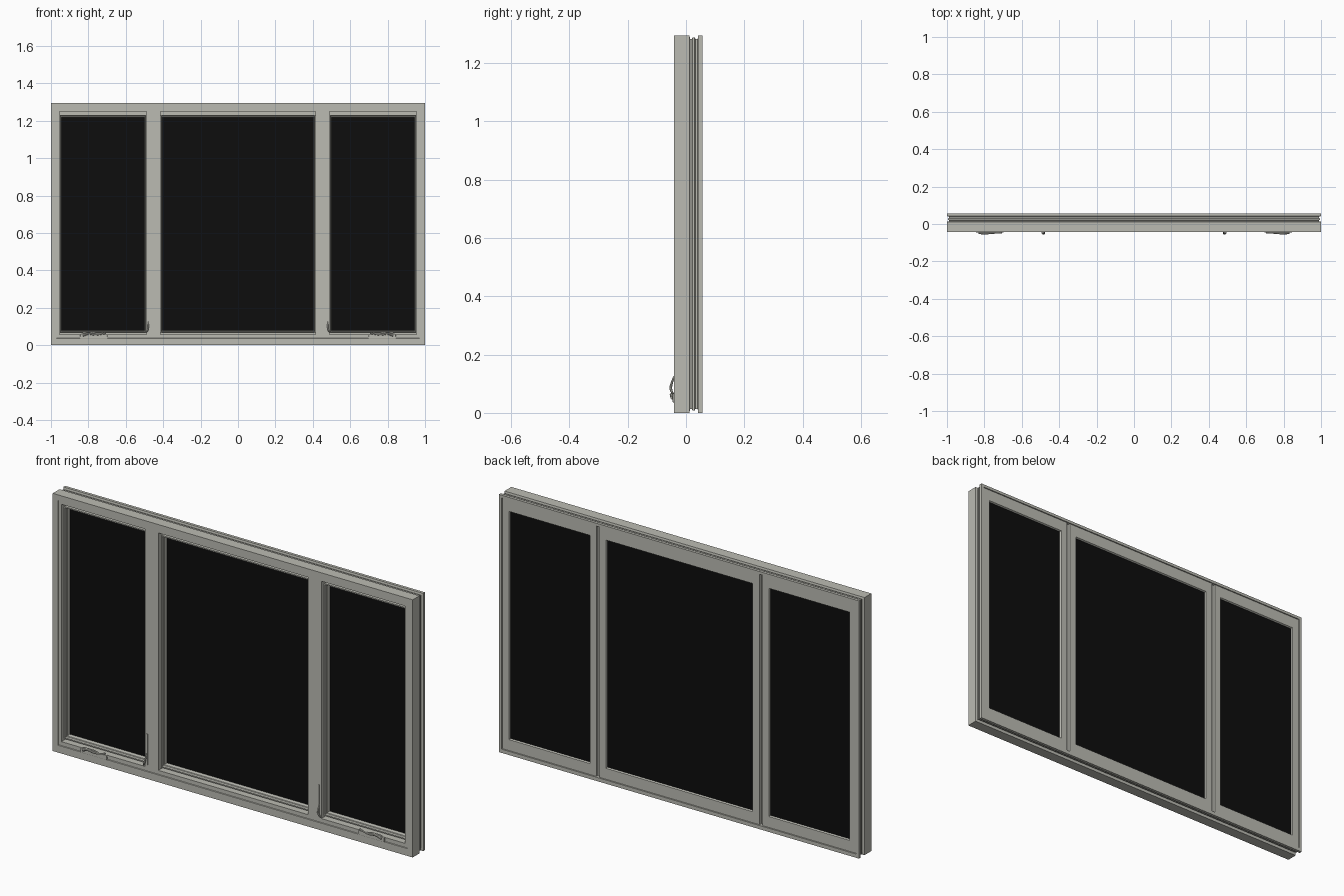
import bpy, bmesh, math

if "Cube" in bpy.data.objects:
    bpy.data.objects.remove(bpy.data.objects["Cube"])


def material(name, rgb):
    m = bpy.data.materials.new(name)
    m.diffuse_color = (*rgb, 1)
    m.use_nodes = True
    m.node_tree.nodes["Principled BSDF"].inputs["Base Color"].default_value = m.diffuse_color
    return m


GREY = material("warm grey paint", (0.50, 0.50, 0.45))
BLACK = material("dark glass", (0.004, 0.004, 0.004))


def finish(bm, name, mat, bevel=0):
    bmesh.ops.recalc_face_normals(bm, faces=bm.faces)
    me = bpy.data.meshes.new(name)
    bm.to_mesh(me)
    bm.free()
    me.materials.append(mat)
    ob = bpy.data.objects.new(name, me)
    bpy.context.collection.objects.link(ob)
    if bevel:
        b = ob.modifiers.new("soft edges", 'BEVEL')
        b.width, b.segments = bevel, 2
    return ob


def ring(name, outer, inner, profile, mat=GREY):
    """Mitred frame: profile points (t, y), t runs from outer to inner rectangle."""
    bm = bmesh.new()
    loops = []
    for t, y in profile:
        x0, x1, z0, z1 = [a + (b - a) * t for a, b in zip(outer, inner)]
        loops.append([bm.verts.new((x, y, z)) for x, z in
                      ((x0, z0), (x1, z0), (x1, z1), (x0, z1))])
    for i, a in enumerate(loops):
        b = loops[(i + 1) % len(loops)]
        for k in range(4):
            j = (k + 1) % 4
            bm.faces.new((a[k], a[j], b[j], b[k]))
    return finish(bm, name, mat)


def box(name, x0, x1, y0, y1, z0, z1, mat=GREY, bevel=0):
    bm = bmesh.new()
    bmesh.ops.create_cube(bm, size=1)
    for v in bm.verts:
        v.co = ((x0 + x1) / 2 + v.co.x * (x1 - x0),
                (y0 + y1) / 2 + v.co.y * (y1 - y0),
                (z0 + z1) / 2 + v.co.z * (z1 - z0))
    return finish(bm, name, mat, bevel)


def plate(name, pts, y0, y1, bevel=0):
    """Outline in x, z extruded along y."""
    bm = bmesh.new()
    f = bm.faces.new([bm.verts.new((x, y0, z)) for x, z in pts])
    new = bmesh.ops.extrude_face_region(bm, geom=[f])["geom"]
    for v in new:
        if isinstance(v, bmesh.types.BMVert):
            v.co.y = y1
    return finish(bm, name, GREY, bevel)


def rod(name, pts, depth):
    """Smooth tapered rod through points (x, y, z, radius)."""
    cu = bpy.data.curves.new(name, 'CURVE')
    cu.dimensions = '3D'
    cu.bevel_depth, cu.bevel_resolution, cu.resolution_u = depth, 2, 6
    cu.use_fill_caps = True
    sp = cu.splines.new('BEZIER')
    sp.bezier_points.add(len(pts) - 1)
    for p, (x, y, z, r) in zip(sp.bezier_points, pts):
        p.co, p.radius = (x, y, z), r
        p.handle_left_type = p.handle_right_type = 'AUTO'
    cu.materials.append(GREY)
    ob = bpy.data.objects.new(name, cu)
    bpy.context.collection.objects.link(ob)
    bpy.ops.object.select_all(action='DESELECT')
    ob.select_set(True)
    bpy.context.view_layer.objects.active = ob
    bpy.ops.object.convert(target='MESH')
    bpy.ops.object.shade_smooth_by_angle()


# Outer frame with stepped front face and an outside groove
ring("outer_frame", (-1, 1, 0, 1.294), (-.954, .954, .058, 1.25),
     [(0, -.042), (.63, -.042), (.66, -.039), (1, -.039), (1, .01),
      (.32, .01), (.32, .0565), (0, .0565), (0, .042), (.24, .040),
      (.24, .032), (.14, .030), (.14, .022), (.24, .020), (.24, .014), (0, .012)])

# Sashes and glass panes
SASH = [(0, .010), (.78, .010), (.78, -.018), (.88, -.018), (.90, -.006),
        (.96, -.004), (1, .012), (1, .046), (.95, .052), (0, .052)]
for name, xo, xi in (("left", (-.984, -.462), (-.944, -.5)),
                     ("centre", (-.445, .445), (-.405, .405)),
                     ("right", (.462, .984), (.5, .944))):
    ring(name + "_sash", (*xo, .02, 1.279), (*xi, .078, 1.218), SASH)
    box(name + "_glass", xi[0] - .003, xi[1] + .003, .014, .043, .075, 1.221, BLACK)

for s, side in ((-1, "left"), (1, "right")):
    def bx(name, a, b, *rest, **kw):
        box(side + name, min(s * a, s * b), max(s * a, s * b), *rest, **kw)

    # Mullion and its narrow rear web
    bx("_mullion", .415, .49, -.039, .010, .036, 1.267)
    bx("_mullion_web", .447, .460, .008, .040, .02, 1.279)

    # Crank base, folded crank arm and knob
    plate(side + "_crank_base",
          [(s * x, z) for x, z in ((.697, .036), (.845, .036), (.843, .058), (.825, .066),
                                   (.775, .066), (.74, .060), (.70, .058))],
          -.038, -.046, bevel=.002)
    rod(side + "_crank_arm", [(s * .83, -.047, .052, 1.2), (s * .80, -.050, .062, 1.1),
                              (s * .765, -.049, .056, .8), (s * .73, -.047, .060, .7),
                              (s * .708, -.046, .066, .9)], .0055)

    # Sash lock: slim slot plate and curved lever
    bx("_lock_plate", .474, .480, -.041, -.038, .07, .225)
    rod(side + "_lock_lever", [(s * .478, -.040, .125, .7), (s * .480, -.048, .105, .9),
                               (s * .484, -.052, .082, 1.1), (s * .492, -.046, .068, .9)], .0045)
